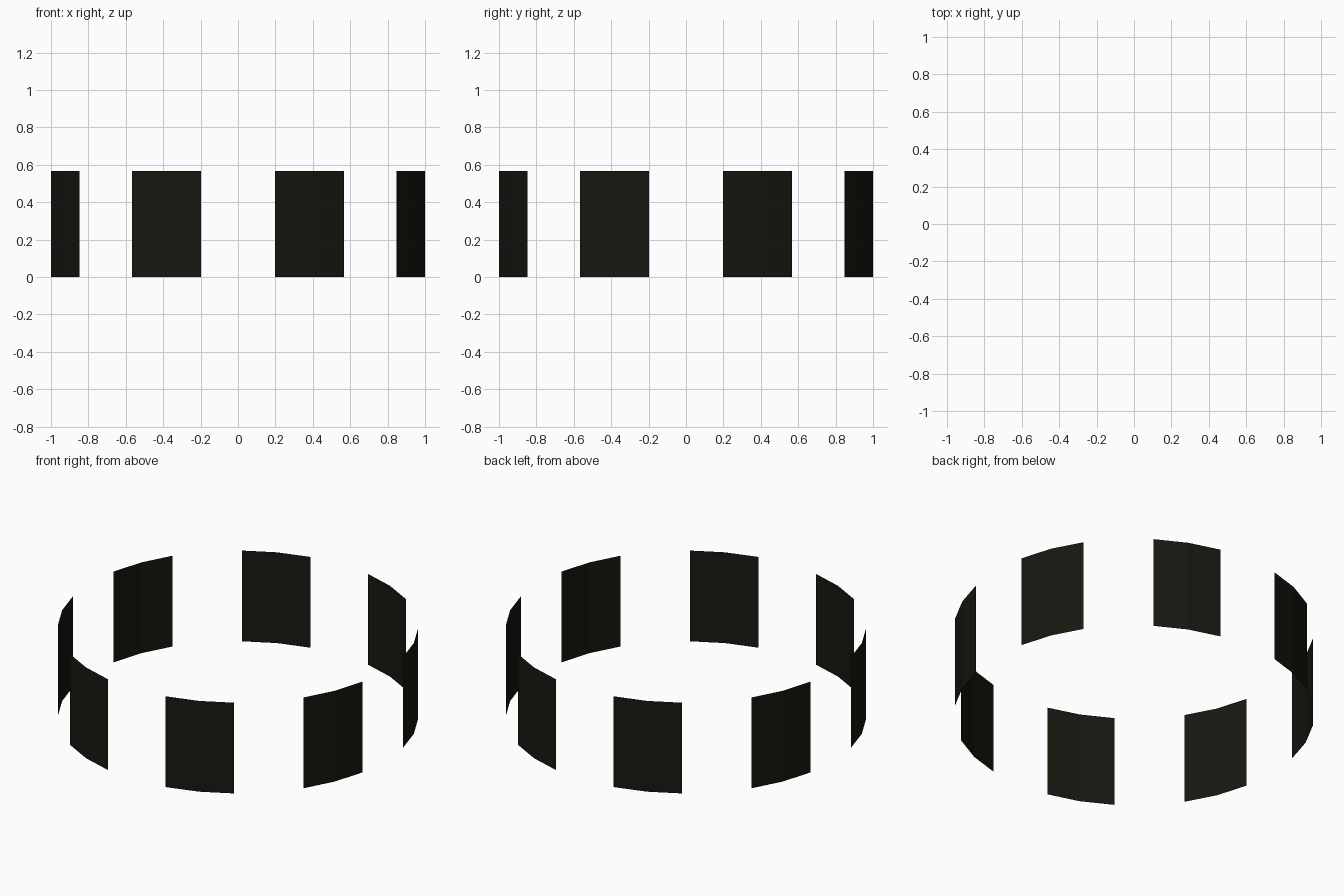
import bpy, bmesh
from math import cos, sin, radians

if "Cube" in bpy.data.objects:
    bpy.data.objects.remove(bpy.data.objects["Cube"])

R = 1 / cos(radians(11.25))   # ring radius so the overall width is 2
H = 0.567                     # panel height
STEP = 11.25                  # one side of a 32-sided ring

dark = bpy.data.materials.new("dark_panel")
dark.diffuse_color = (0.009, 0.008, 0.005, 1)
dark.use_nodes = True
dark.node_tree.nodes["Principled BSDF"].inputs["Base Color"].default_value = dark.diffuse_color


def curved_panel(name, centre):
    """Thin upright sheet, two flat facets wide, facing outward."""
    bm = bmesh.new()
    columns = []
    for k in (-1, 0, 1):
        a = radians(centre + k * STEP)
        columns.append([bm.verts.new((R * cos(a), R * sin(a), z)) for z in (0, H)])
    for (b0, t0), (b1, t1) in zip(columns, columns[1:]):
        bm.faces.new((b0, b1, t1, t0))
    mesh = bpy.data.meshes.new(name)
    bm.to_mesh(mesh)
    bm.free()
    mesh.materials.append(dark)
    bpy.context.collection.objects.link(bpy.data.objects.new(name, mesh))


# Eight evenly spaced panels around the ring
for i in range(8):
    curved_panel(f"ring_panel_{i + 1}", 22.5 + 45 * i)
